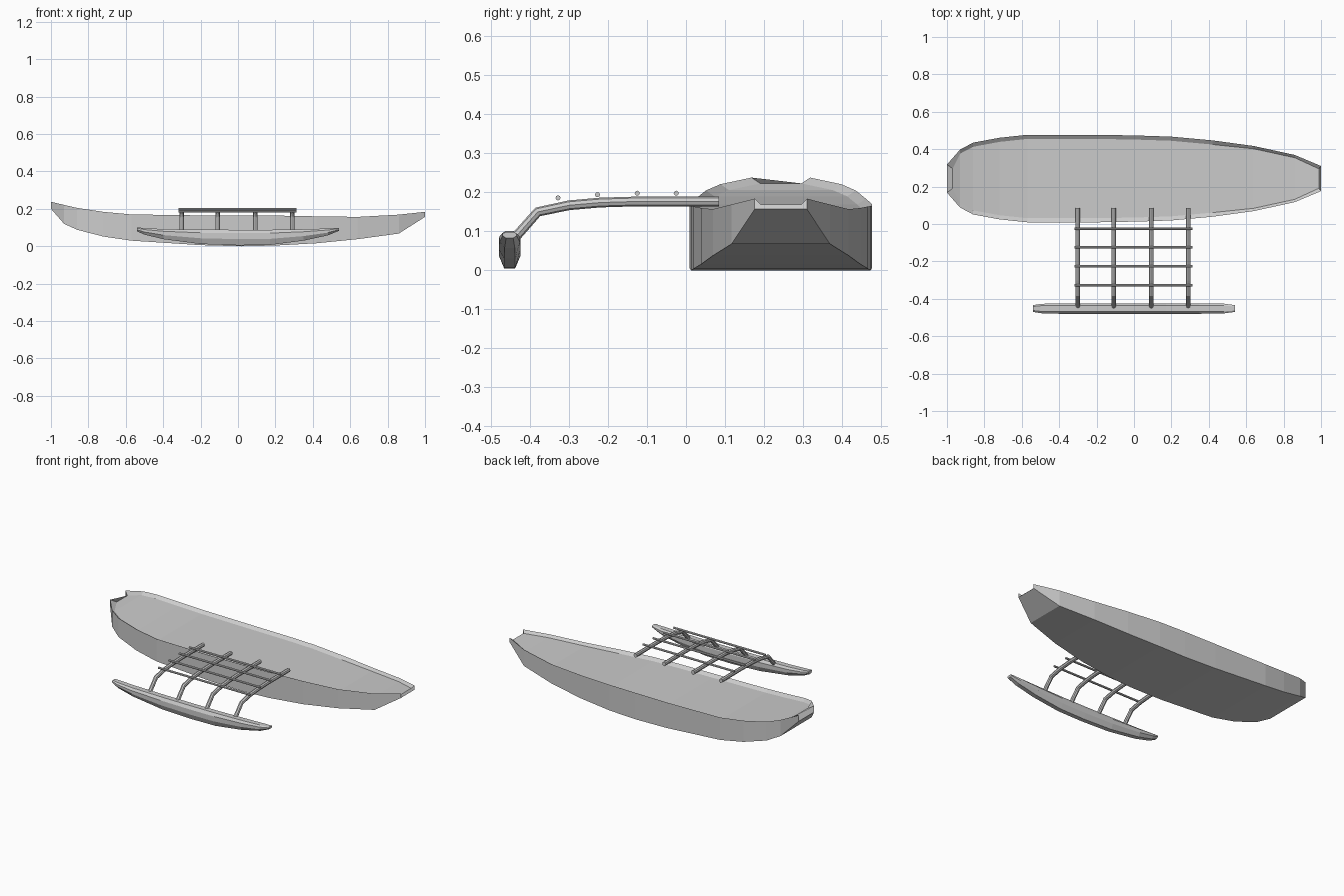
import bpy, bmesh, math

if "Cube" in bpy.data.objects:
    bpy.data.objects.remove(bpy.data.objects["Cube"])

grey = bpy.data.materials.new("plain_grey")
grey.diffuse_color = (0.6, 0.6, 0.6, 1)
grey.use_nodes = True
grey.node_tree.nodes["Principled BSDF"].inputs["Base Color"].default_value = grey.diffuse_color


def loft(name, rings):
    """Skin a list of equal closed rings and cap both ends."""
    bm = bmesh.new()
    vs = [[bm.verts.new(p) for p in r] for r in rings]
    n = len(rings[0])
    for a, b in zip(vs, vs[1:]):
        for i in range(n):
            j = (i + 1) % n
            bm.faces.new((a[i], a[j], b[j], b[i]))
    bm.faces.new(vs[0])
    bm.faces.new(vs[-1])
    bmesh.ops.recalc_face_normals(bm, faces=bm.faces)
    me = bpy.data.meshes.new(name)
    bm.to_mesh(me)
    bm.free()
    me.materials.append(grey)
    ob = bpy.data.objects.new(name, me)
    bpy.context.collection.objects.link(ob)
    return ob


def tube(name, pts, radius):
    """Faceted round bar along a path."""
    cu = bpy.data.curves.new(name, 'CURVE')
    cu.dimensions = '3D'
    cu.bevel_depth = radius
    cu.bevel_resolution = 2
    cu.use_fill_caps = True
    sp = cu.splines.new('POLY')
    sp.points.add(len(pts) - 1)
    for p, co in zip(sp.points, pts):
        p.co = (*co, 1)
    sp.use_smooth = False
    cu.materials.append(grey)
    ob = bpy.data.objects.new(name, cu)
    bpy.context.collection.objects.link(ob)


# Main hull: x, half width, bottom z, rim z
HULL_Y = 0.243
stations = [
    (-1.00, 0.075, 0.200, 0.238), (-0.93, 0.155, 0.120, 0.221),
    (-0.86, 0.192, 0.088, 0.205), (-0.72, 0.218, 0.052, 0.184),
    (-0.57, 0.234, 0.030, 0.170), (-0.20, 0.234, 0.006, 0.165),
    (0.02, 0.230, 0.000, 0.165), (0.20, 0.224, 0.004, 0.164),
    (0.42, 0.204, 0.016, 0.160), (0.64, 0.174, 0.038, 0.157),
    (0.86, 0.126, 0.068, 0.169), (1.00, 0.067, 0.157, 0.184)]

# The rim slopes inward to a slightly sunken deck
rings = []
for x, w, zb, zt in stations:
    inset = 0.022 if x < 0.5 else 0.015
    xd = x + 0.03 if x == -1 else x - 0.012 if x == 1 else x
    wd, zd = w - inset, zt - 0.015
    rings.append([(x, HULL_Y - w, zb), (x, HULL_Y + w, zb),
                  (x, HULL_Y + w, zt), (xd, HULL_Y + wd, zd),
                  (xd, HULL_Y - wd, zd), (x, HULL_Y - w, zt)])
loft("main_hull", rings)

# Outrigger float: x, half width, bottom z, top z
FLOAT_Y = -0.452
rings = []
for x, w, zb, zt in [
        (-0.54, 0.018, 0.080, 0.101), (-0.50, 0.025, 0.062, 0.097),
        (-0.40, 0.028, 0.038, 0.092), (-0.20, 0.028, 0.012, 0.089),
        (0.00, 0.028, 0.005, 0.088), (0.17, 0.028, 0.007, 0.088),
        (0.35, 0.028, 0.030, 0.091), (0.48, 0.026, 0.058, 0.095),
        (0.54, 0.018, 0.083, 0.098)]:
    h = zt - zb
    side = [(0.5, 0), (1, 0.4), (1, 0.78), (0.6, 1)]
    prof = side + [(-a, b) for a, b in reversed(side)]
    rings.append([(x, FLOAT_Y + a * w, zb + b * h) for a, b in prof])
loft("outrigger_float", rings)

# Bent cross poles
path = [(0.085, 0.177), (-0.12, 0.177), (-0.22, 0.174),
        (-0.30, 0.167), (-0.38, 0.150), (-0.442, 0.080)]
for i, x in enumerate((-0.30, -0.108, 0.092, 0.29)):
    tube(f"cross_pole_{i + 1}", [(x, y, z) for y, z in path], 0.0125)

# Thin rails lashed over the poles
for i, (y, z) in enumerate([(-0.025, 0.198), (-0.125, 0.198),
                            (-0.227, 0.194), (-0.328, 0.186)]):
    tube(f"rail_{i + 1}", [(-0.318, y, z), (0.314, y, z)], 0.0065)
